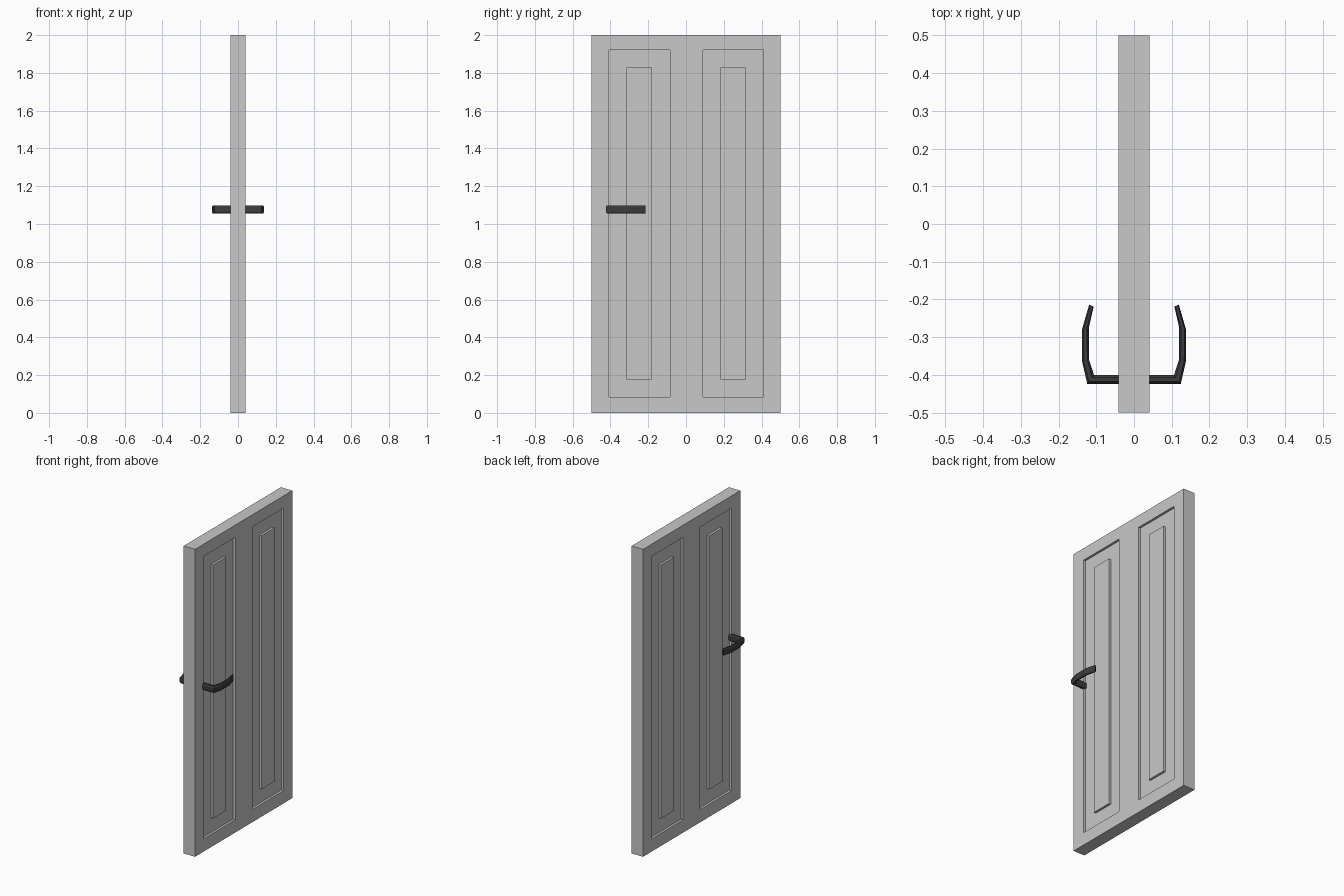
import bpy, bmesh
from mathutils import Vector

if "Cube" in bpy.data.objects:
    bpy.data.objects.remove(bpy.data.objects["Cube"])


def material(name, value):
    m = bpy.data.materials.new(name)
    m.diffuse_color = (value, value, value, 1)
    m.use_nodes = True
    m.node_tree.nodes["Principled BSDF"].inputs["Base Color"].default_value = m.diffuse_color
    return m


grey = material("door grey", 0.58)
black = material("handle black", 0.045)


def make_object(name, bm, mat):
    bmesh.ops.recalc_face_normals(bm, faces=bm.faces[:])
    mesh = bpy.data.meshes.new(name)
    bm.to_mesh(mesh)
    bm.free()
    mesh.materials.append(mat)
    ob = bpy.data.objects.new(name, mesh)
    bpy.context.collection.objects.link(ob)
    return ob


def add_box(bm, x0, x1, y0, y1, z0, z1):
    verts = bmesh.ops.create_cube(bm, size=1)["verts"]
    for v in verts:
        v.co = Vector((x0 + (v.co.x + 0.5) * (x1 - x0),
                       y0 + (v.co.y + 0.5) * (y1 - y0),
                       z0 + (v.co.z + 0.5) * (z1 - z0)))


HALF, DEPTH = 0.041, 0.015
PANELS = (-0.247, 0.250)   # y centres of the two panel columns

# Door slab
bm = bmesh.new()
add_box(bm, -HALF, HALF, -0.5, 0.5, 0, 2)
door = make_object("door_slab", bm, grey)

# Recesses cut in both faces
bm = bmesh.new()
for s in (-1, 1):
    for yc in PANELS:
        xs = sorted((s * (HALF - DEPTH), s * (HALF + 0.05)))
        add_box(bm, *xs, yc - 0.161, yc + 0.161, 0.083, 1.92)
cutter = make_object("recess_cutter", bm, grey)
cutter.hide_render = True
mod = door.modifiers.new("recesses", "BOOLEAN")
mod.operation = "DIFFERENCE"
mod.solver = "EXACT"
mod.object = cutter
bpy.context.view_layer.objects.active = door
bpy.ops.object.modifier_apply(modifier=mod.name)
bpy.data.objects.remove(cutter)

# Raised centre panels, standing in the recesses
for s, side in ((-1, "left"), (1, "right")):
    bm = bmesh.new()
    for yc in PANELS:
        xs = sorted((s * (HALF - DEPTH - 0.004), s * HALF))
        add_box(bm, *xs, yc - 0.067, yc + 0.067, 0.178, 1.828)
    make_object("raised_panels_" + side, bm, grey)

# Lever handles: chamfered section swept along outer/inner edge pairs
EDGES = [((0.022, -0.424), (0.022, -0.401)),
         ((0.124, -0.424), (0.106, -0.401)),
         ((0.138, -0.363), (0.119, -0.361)),
         ((0.138, -0.280), (0.120, -0.276)),
         ((0.119, -0.214), (0.107, -0.219))]
SECTION = [(0.0, -0.6), (0.25, -1), (0.75, -1), (1.0, -0.6),
           (1.0, 0.6), (0.75, 1), (0.25, 1), (0.0, 0.6)]
for s, side in ((-1, "left"), (1, "right")):
    bm = bmesh.new()
    rings = []
    for outer, inner in EDGES:
        a, b = Vector(outer), Vector(inner)
        ring = []
        for t, h in SECTION:
            p = a.lerp(b, t)
            ring.append(bm.verts.new((s * p.x, p.y, 1.077 + h * 0.022)))
        rings.append(ring)
    n = len(SECTION)
    for r0, r1 in zip(rings, rings[1:]):
        for i in range(n):
            j = (i + 1) % n
            bm.faces.new((r0[i], r0[j], r1[j], r1[i]))
    bm.faces.new(rings[0])
    bm.faces.new(rings[-1])
    make_object("lever_handle_" + side, bm, black)
